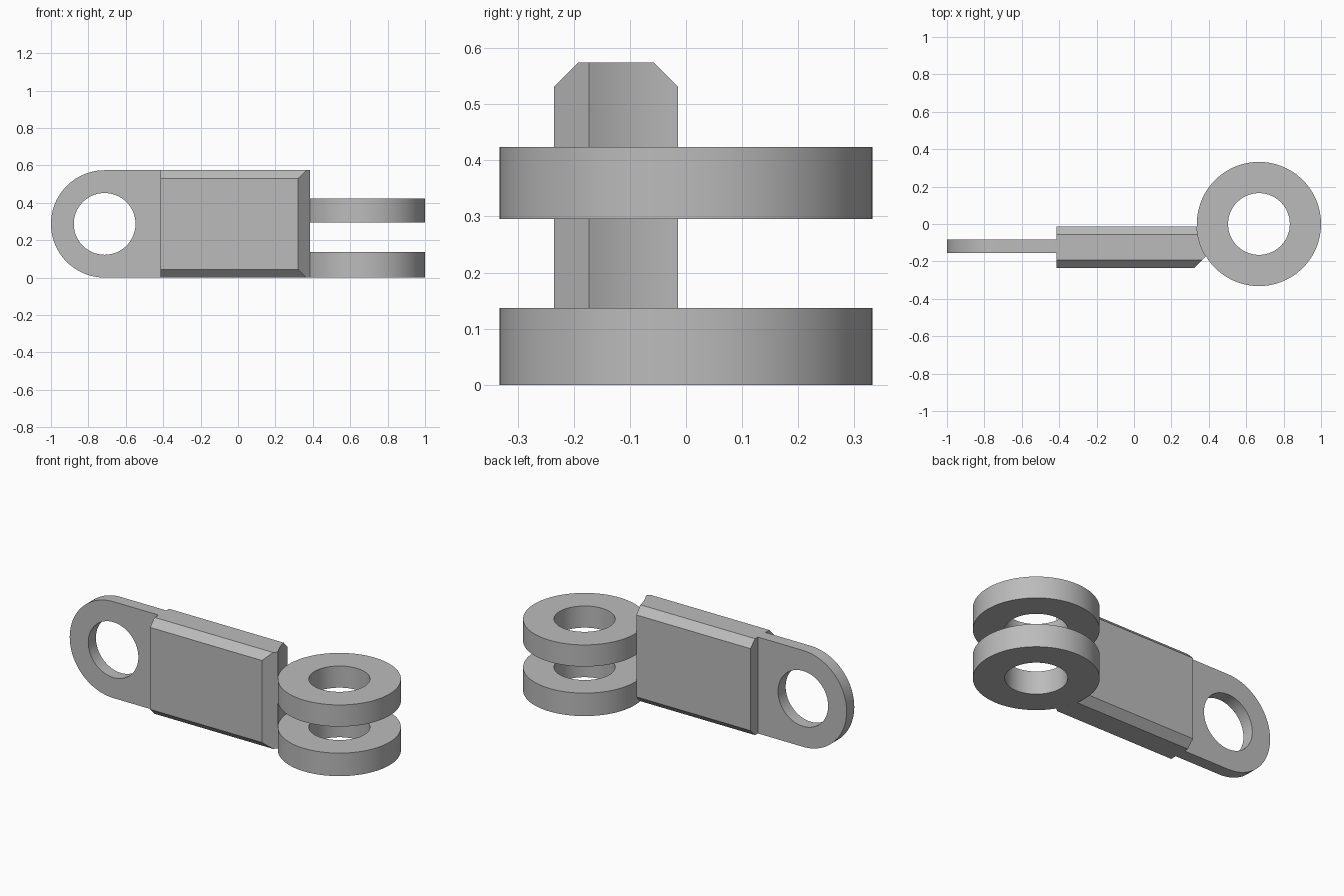
import bpy, bmesh, math
from mathutils import Vector

if "Cube" in bpy.data.objects:
    bpy.data.objects.remove(bpy.data.objects["Cube"])

steel = bpy.data.materials.new("steel_grey")
steel.diffuse_color = (0.5, 0.5, 0.5, 1)
steel.use_nodes = True
steel.node_tree.nodes["Principled BSDF"].inputs["Base Color"].default_value = steel.diffuse_color

H = 0.574            # overall height
RING_X, RING_R, HOLE_R = 0.668, 0.332, 0.165


def arc(cx, cy, r, a0, a1, n):
    """Points along an arc, angles in degrees, both ends included."""
    angles = [math.radians(a0 + (a1 - a0) * i / n) for i in range(n + 1)]
    return [(cx + r * math.cos(a), cy + r * math.sin(a)) for a in angles]


def circle(cx, cy, r, n=96):
    return arc(cx, cy, r, 0, 360, n)[:-1]


def plate(name, loops, thickness, location=(0, 0, 0), upright=False):
    """Extrude a filled outline (with optional hole loops) into a solid."""
    curve = bpy.data.curves.new(name + "_outline", "CURVE")
    curve.dimensions = "2D"
    curve.fill_mode = "BOTH"
    curve.extrude = thickness / 2
    for pts in loops:
        spline = curve.splines.new("POLY")
        spline.points.add(len(pts) - 1)
        for p, (x, y) in zip(spline.points, pts):
            p.co = (x, y, 0, 1)
        spline.use_cyclic_u = True
    obj = bpy.data.objects.new(name, curve)
    bpy.context.collection.objects.link(obj)
    bpy.ops.object.select_all(action="DESELECT")
    bpy.context.view_layer.objects.active = obj
    obj.select_set(True)
    bpy.ops.object.convert(target="MESH")
    obj = bpy.context.view_layer.objects.active
    obj.name = name
    bm = bmesh.new()
    bm.from_mesh(obj.data)
    bmesh.ops.remove_doubles(bm, verts=bm.verts, dist=1e-5)
    bmesh.ops.recalc_face_normals(bm, faces=bm.faces)
    bm.to_mesh(obj.data)
    bm.free()
    obj.location = location
    if upright:
        obj.rotation_euler.x = math.pi / 2
    obj.data.materials.clear()
    obj.data.materials.append(steel)
    return obj


def smooth(obj):
    bpy.ops.object.select_all(action="DESELECT")
    bpy.context.view_layer.objects.active = obj
    obj.select_set(True)
    bpy.ops.object.shade_smooth_by_angle(angle=math.radians(30))


# Fork: two stacked rings with a vertical bore
for name, z0, z1 in (("lower_ring", 0, 0.137), ("upper_ring", 0.295, 0.424)):
    ring = plate(name, [circle(RING_X, 0, RING_R), circle(RING_X, 0, HOLE_R)],
                 z1 - z0, (0, 0, (z0 + z1) / 2))
    smooth(ring)

# Tongue: upright rounded plate with a cross bore
tongue_outline = arc(-0.713, 0, H / 2, 90, 270, 48) + [(-0.41, -H / 2), (-0.41, H / 2)]
tongue = plate("tongue", [tongue_outline, circle(-0.713, 0, HOLE_R)],
               0.072, (0, -0.119, H / 2), upright=True)
smooth(tongue)

# Body: plan outline with a bevelled front corner and a hollow end seating the rings
FRONT, BACK, C = -0.235, -0.014, 0.043
a_front = 180 + math.degrees(math.asin(0.173 / RING_R))
a_back = 180 + math.degrees(math.asin(-BACK / RING_R))
body_outline = [(-0.415, BACK), (-0.415, FRONT), (0.322, FRONT)]
body_outline += arc(RING_X, 0, RING_R, a_front, a_back, 12)
body = plate("body", [body_outline], H, (0, 0, H / 2))

# Bevel the four long edges of the body
bm = bmesh.new()
bm.from_mesh(body.data)
for y, sy in ((FRONT, -1), (BACK, 1)):
    for sz in (-1, 1):
        cut = bmesh.ops.bisect_plane(
            bm, geom=bm.verts[:] + bm.edges[:] + bm.faces[:], dist=1e-6,
            plane_co=Vector((0, y, sz * (H / 2 - C))),
            plane_no=Vector((0, sy, sz)).normalized(), clear_outer=True)
        rim = [e for e in bm.edges if e.is_boundary]
        bmesh.ops.holes_fill(bm, edges=rim, sides=0)
bmesh.ops.dissolve_limit(bm, angle_limit=math.radians(0.5),
                         verts=bm.verts, edges=bm.edges)
bmesh.ops.recalc_face_normals(bm, faces=bm.faces)
bm.to_mesh(body.data)
bm.free()
smooth(body)
